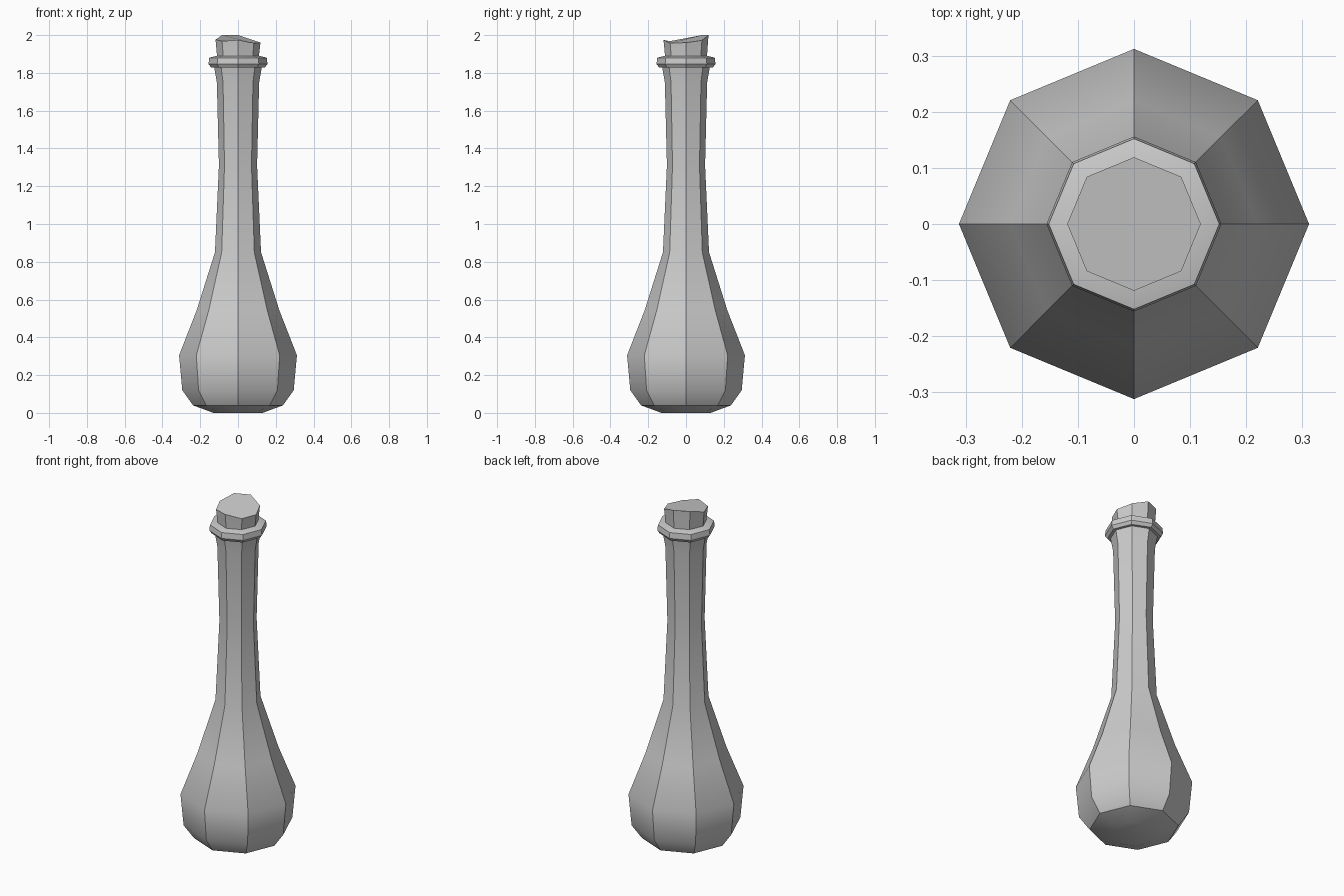
import bpy, bmesh
from math import cos, sin, pi, radians

if "Cube" in bpy.data.objects:
    bpy.data.objects.remove(bpy.data.objects["Cube"])

SIDES = 8


def lathe(name, profile, top_heights=None):
    """Eight-sided closed solid from (radius, z) rings; top ring may be uneven."""
    bm = bmesh.new()
    rings = []
    for r, z in profile:
        rings.append([bm.verts.new((r * cos(2 * pi * i / SIDES),
                                    r * sin(2 * pi * i / SIDES), z))
                      for i in range(SIDES)])
    if top_heights:
        for v, z in zip(rings[-1], top_heights):
            v.co.z = z
    for low, high in zip(rings, rings[1:]):
        for i in range(SIDES):
            j = (i + 1) % SIDES
            bm.faces.new((low[i], low[j], high[j], high[i]))
    bm.faces.new(rings[0][::-1])
    bm.faces.new(rings[-1])
    bmesh.ops.recalc_face_normals(bm, faces=bm.faces)
    mesh = bpy.data.meshes.new(name)
    bm.to_mesh(mesh)
    bm.free()
    obj = bpy.data.objects.new(name, mesh)
    bpy.context.collection.objects.link(obj)
    bpy.ops.object.select_all(action='DESELECT')
    obj.select_set(True)
    bpy.context.view_layer.objects.active = obj
    bpy.ops.object.shade_smooth_by_angle(angle=radians(30))
    return obj


# Bulbous body and long neck
lathe("bottle_body", [(0.13, 0.0), (0.238, 0.04), (0.295, 0.12), (0.312, 0.305),
                      (0.22, 0.54), (0.122, 0.85), (0.101, 1.31),
                      (0.112, 1.75), (0.127, 1.835)])

# Rim around the mouth
lathe("bottle_rim", [(0.12, 1.829), (0.143, 1.829), (0.156, 1.847),
                     (0.152, 1.88), (0.115, 1.89)])

# Stopper with a roughly cut top
lathe("cork", [(0.11, 1.86), (0.112, 1.9), (0.119, 1.97)],
      [1.96, 1.972, 2.0, 2.0, 1.976, 1.968, 1.974, 1.958])
